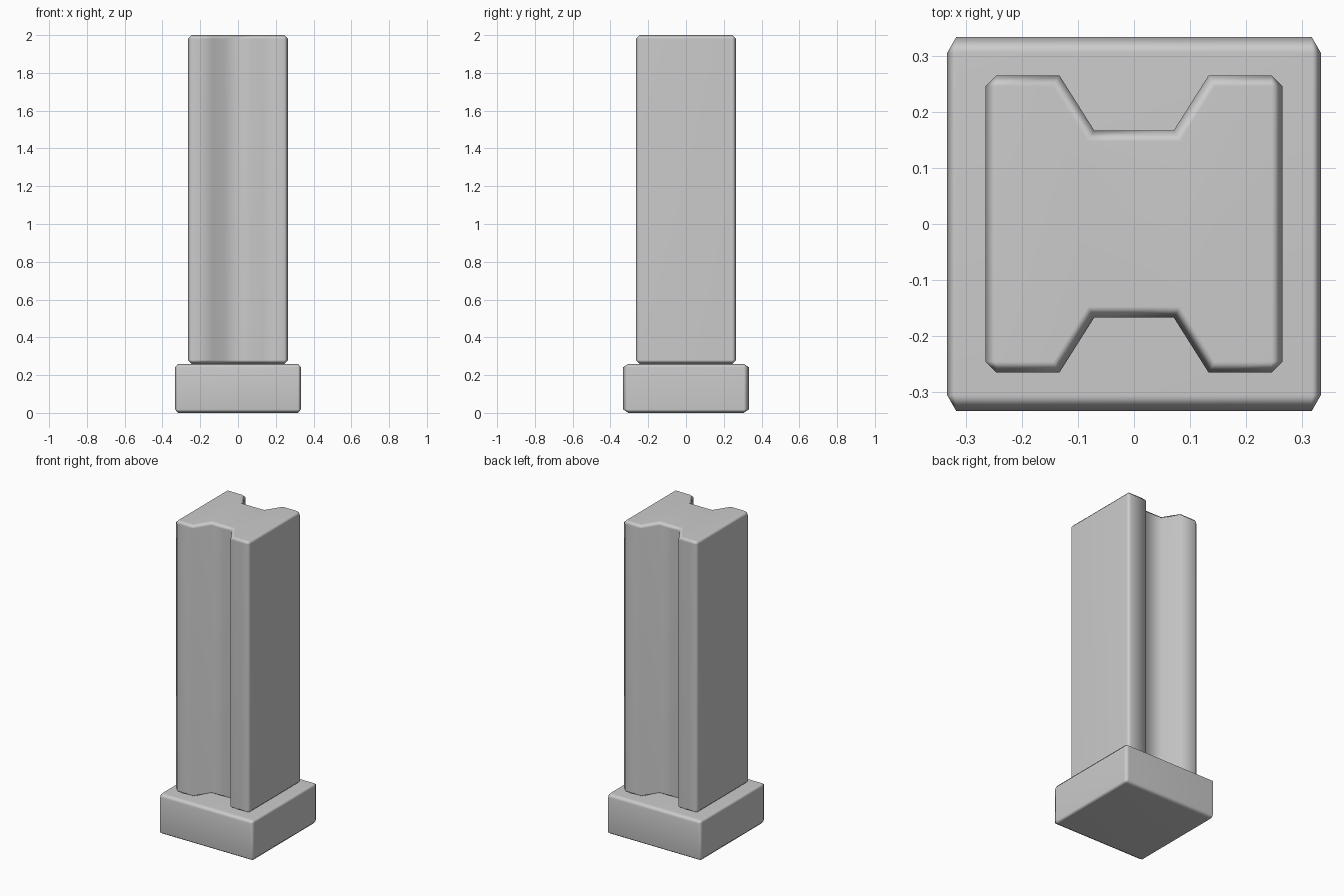
import bpy, bmesh
from mathutils import Vector

if "Cube" in bpy.data.objects:
    bpy.data.objects.remove(bpy.data.objects["Cube"])


def finish(bm, name):
    bmesh.ops.recalc_face_normals(bm, faces=bm.faces)
    for f in bm.faces:
        f.smooth = True
    mesh = bpy.data.meshes.new(name)
    bm.to_mesh(mesh)
    bm.free()
    ob = bpy.data.objects.new(name, mesh)
    bpy.context.collection.objects.link(ob)
    # broad faces stay flat, bevels shade softly
    wn = ob.modifiers.new("weighted_normals", 'WEIGHTED_NORMAL')
    wn.weight = 50
    return ob


def chamfer(bm, edges, width):
    bmesh.ops.bevel(bm, geom=edges, offset=width, offset_type='OFFSET',
                    segments=1, profile=0.5, affect='EDGES')


# Base block: bevelled in a stretched space so the bevel is deeper along y
size = Vector((0.666, 0.666, 0.26))
bevel = Vector((0.016, 0.028, 0.018))
bm = bmesh.new()
bmesh.ops.create_cube(bm, size=1)
bmesh.ops.scale(bm, verts=bm.verts, vec=[s / b for s, b in zip(size, bevel)])
chamfer(bm, bm.edges[:], 1.0)
bmesh.ops.scale(bm, verts=bm.verts, vec=bevel)
bmesh.ops.translate(bm, verts=bm.verts, vec=(0, 0, size.z / 2))
finish(bm, "base_block")

# Column: square shaft with a trapezoid groove front and back
H, BOTTOM, TOP = 0.265, 0.26, 2.0
half = [(-H, H), (-0.133, H), (-0.071, 0.167), (0.071, 0.167), (0.133, H), (H, H)]
outline = half + [(-x, -y) for x, y in half]
bm = bmesh.new()
face = bm.faces.new([bm.verts.new((x, y, BOTTOM)) for x, y in outline])
ext = bmesh.ops.extrude_face_region(bm, geom=[face], use_keep_orig=True)
bmesh.ops.translate(bm, vec=(0, 0, TOP - BOTTOM),
                    verts=[g for g in ext["geom"] if isinstance(g, bmesh.types.BMVert)])
bmesh.ops.recalc_face_normals(bm, faces=bm.faces)

# Chamfer both rims and the four outer corners
edges = []
for e in bm.edges:
    a, b = (v.co for v in e.verts)
    rim = abs(a.z - b.z) < 1e-4
    corner = abs(a.x) > H - 1e-4 and abs(a.y) > H - 1e-4
    if rim or corner:
        edges.append(e)
chamfer(bm, edges, 0.02)
finish(bm, "grooved_column")
